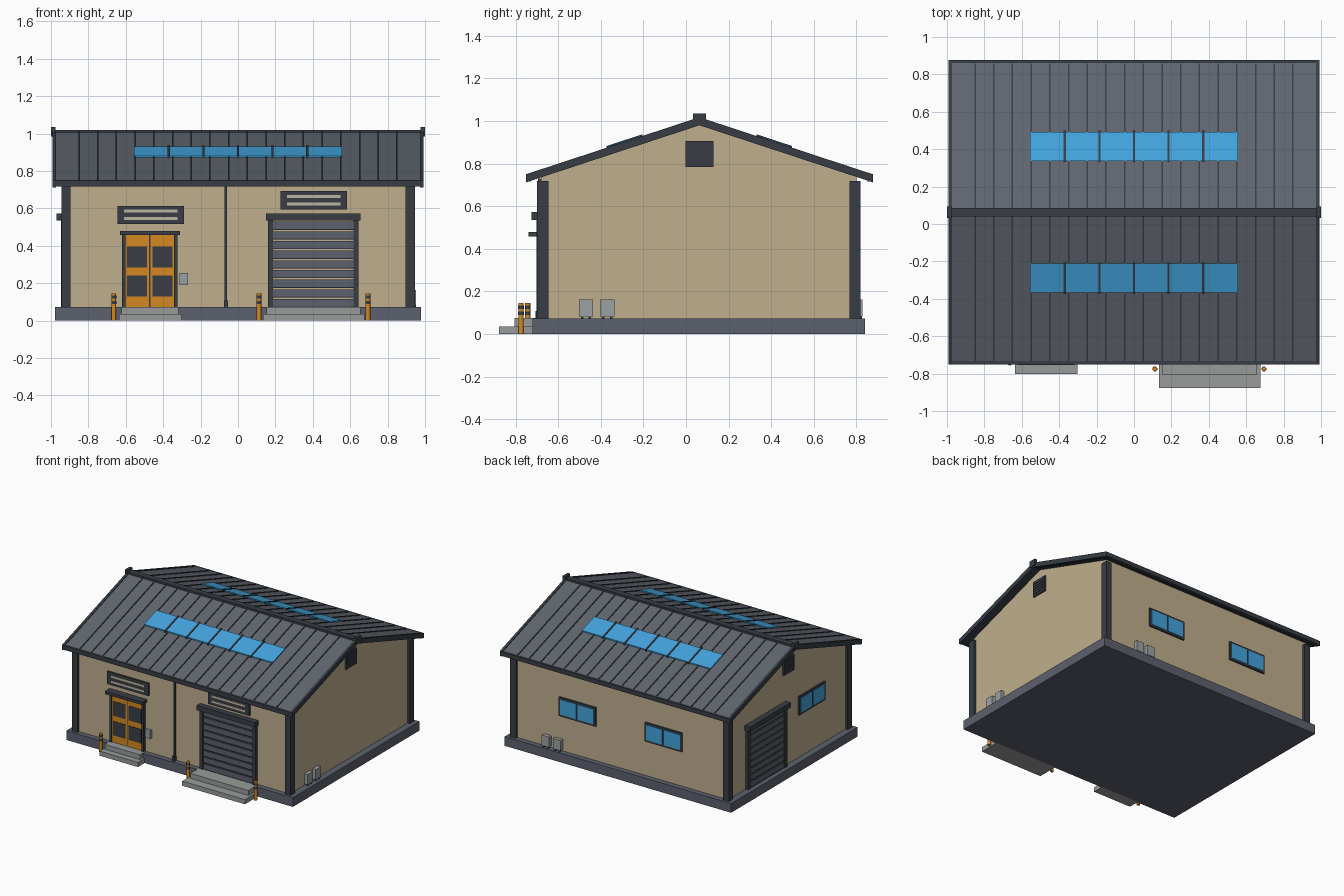
import bpy, bmesh, math

if "Cube" in bpy.data.objects:
    bpy.data.objects.remove(bpy.data.objects["Cube"])

def mat(name, r, g, b):
    m = bpy.data.materials.new(name)
    m.diffuse_color = (r, g, b, 1)
    m.use_nodes = True
    m.node_tree.nodes["Principled BSDF"].inputs["Base Color"].default_value = m.diffuse_color
    return m

WALL = mat("tan wall", .53, .43, .27)
ROOF = mat("roof grey", .118, .134, .16)
TRIM = mat("dark trim", .04, .048, .06)
BASE = mat("slate grey", .108, .12, .155)
GLASS = mat("blue glass", .055, .37, .72)
ORANGE = mat("orange paint", .66, .25, .015)
STONE = mat("concrete", .31, .33, .32)
METAL = mat("light metal", .33, .36, .37)
PALE = mat("pale slat", .52, .46, .36)

def finish(name, bm, *mats):
    bmesh.ops.recalc_face_normals(bm, faces=bm.faces)
    me = bpy.data.meshes.new(name)
    bm.to_mesh(me)
    bm.free()
    for m in mats:
        me.materials.append(m)
    ob = bpy.data.objects.new(name, me)
    bpy.context.collection.objects.link(ob)
    return ob

def prism(name, profile, x0, x1, *mats):
    """Extrude a (y, z) outline along x."""
    bm = bmesh.new()
    a = [bm.verts.new((x0, y, z)) for y, z in profile]
    b = [bm.verts.new((x1, y, z)) for y, z in profile]
    bm.faces.new(a)
    bm.faces.new(b)
    n = len(a)
    for i in range(n):
        j = (i + 1) % n
        bm.faces.new((a[i], a[j], b[j], b[i]))
    return finish(name, bm, *mats)

def box(name, x0, x1, y0, y1, z0, z1, m):
    return prism(name, [(y0, z0), (y1, z0), (y1, z1), (y0, z1)], x0, x1, m)

XW, YF, YB = .925, -.68, .80      # wall planes

def on_wall(side, name, u0, u1, z0, z1, d0, d1, m):
    """Box on a wall: u runs along the wall, d is distance out of it."""
    if side == "front":
        return box(name, u0, u1, YF - d1, YF - d0, z0, z1, m)
    if side == "back":
        return box(name, u0, u1, YB + d0, YB + d1, z0, z1, m)
    s = 1 if side == "right" else -1
    xa, xb = sorted((s * (XW + d0), s * (XW + d1)))
    return box(name, xa, xb, u0, u1, z0, z1, m)

# Roof measurements
YR, ZR, HALF = .063, 1.012, .815
SLOPE = .268 / HALF

def roof_z(d):
    return ZR - d * SLOPE

def on_roof(name, s, x0, x1, d0, d1, h0, h1, *mats):
    """Slab lying on one slope: d is distance from the ridge."""
    pts = [(d0, h0), (d1, h0), (d1, h1), (d0, h1)]
    return prism(name, [(YR + s * d, roof_z(d) + h) for d, h in pts], x0, x1, *mats)

# Plinth, gabled wall body and corner posts
box("plinth", -.978, .978, -.72, .84, 0, .072, BASE)
zf = roof_z(YR - YF) - .02
prism("walls", [(YF, .07), (YB, .07), (YB, zf), (YR, ZR - .02), (YF, zf)], -XW, XW, WALL)
for s in (-1, 1):
    xa, xb = sorted((s * .895, s * .945))
    box("corner_post_front", xa, xb, -.70, -.645, .07, .718, TRIM)
    box("corner_post_back", xa, xb, .767, .82, .07, .718, TRIM)

# Roof slopes with seams, skylights, fascias and bargeboards
for s in (-1, 1):
    slab = on_roof("roof_slope", s, -.975, .975, 0, HALF - .01, -.028, 0, ROOF, TRIM)
    for p in slab.data.polygons:
        p.material_index = 0 if p.normal.z > .5 else 1
    for i in range(18):
        x = -.85 + i * .1
        on_roof("roof_seam", s, x - .004, x + .004, .02, HALF - .02, -.004, .006, TRIM)
    on_roof("skylight", s, -.555, .555, .275, .428, -.004, .009, GLASS)
    for i in range(1, 6):
        x = -.555 + i * .185
        on_roof("skylight_bar", s, x - .006, x + .006, .268, .436, -.004, .014, TRIM)
    for xa, xb in ((-.993, -.973), (.973, .993)):
        on_roof("bargeboard", s, xa, xb, 0, HALF, -.032, .006, TRIM)
    ya, yb = sorted((YR + s * (HALF - .025), YR + s * HALF))
    box("eave_fascia", -.99, .99, ya, yb, .716, .75, TRIM)
box("ridge_cap", -.99, .99, YR - .023, YR + .023, .99, 1.02, TRIM)
for xa, xb in ((-1, -.977), (.977, 1)):
    box("ridge_end", xa, xb, YR - .03, YR + .03, .985, 1.036, TRIM)

# Gable vents
for side in ("left", "right"):
    on_wall(side, "gable_vent", -.002, .128, .785, .907, -.01, .012, TRIM)
    for i in range(5):
        z = .802 + i * .02
        on_wall(side, "gable_vent_slat", .01, .116, z, z + .008, .01, .016, TRIM)

# Roller doors on the front and left walls
def roller_door(side, c):
    for s in (-1, 1):
        a, b = sorted((c + s * .215, c + s * .242))
        on_wall(side, "roller_jamb", a, b, .07, .54, -.01, .022, TRIM)
    on_wall(side, "roller_head", c - .252, c + .252, .535, .573, -.01, .045, TRIM)
    pitch = .465 / 9
    for i in range(9):
        z = .072 + i * pitch
        on_wall(side, "roller_slat", c - .216, c + .216, z, z + pitch - .008, -.01, .014, BASE)
        on_wall(side, "roller_slat_edge", c - .216, c + .216, z, z + .004, .01, .017, TRIM)

roller_door("front", .402)
roller_door("left", .345)

# Double entrance door
C = -.472
on_wall("front", "door_head", C - .16, C + .162, .458, .48, -.01, .06, TRIM)
for s in (-1, 1):
    a, b = sorted((C + s * .13, C + s * .148))
    on_wall("front", "door_jamb", a, b, .07, .46, -.01, .022, TRIM)
    a, b = sorted((C + s * .003, C + s * .131))
    on_wall("front", "door_leaf", a, b, .072, .458, -.01, .012, ORANGE)
    a, b = sorted((C + s * .014, C + s * .122))
    for z0, z1 in ((.13, .24), (.283, .395)):
        on_wall("front", "door_panel", a, b, z0, z1, .011, .015, TRIM)
on_wall("front", "door_gap", C - .003, C + .003, .072, .458, -.01, .008, TRIM)

# Louvred panels above both doors
for c, z, w in ((-.467, .565, .178), (.405, .643, .178)):
    on_wall("front", "louvre_panel", c - w, c + w, z - .049, z + .049, -.01, .014, TRIM)
    for dz in (-.02, .02):
        on_wall("front", "louvre_slat", c - w + .035, c + w - .035,
                z + dz - .008, z + dz + .008, .013, .018, PALE)

# Windows
def window(side, c, z0, z1):
    on_wall(side, "window_frame", c - .16, c + .16, z0, z1, -.01, .012, TRIM)
    for s in (-1, 1):
        a, b = sorted((c + s * .007, c + s * .145))
        on_wall(side, "window_pane", a, b, z0 + .015, z1 - .015, .011, .015, GLASS)

window("back", .372, .342, .49)
window("back", -.372, .342, .49)
window("left", -.22, .405, .55)

# Downpipe and meter box
on_wall("front", "downpipe", -.071, -.059, .07, .73, 0, .014, TRIM)
on_wall("front", "downpipe_shoe", -.076, -.054, .072, .108, 0, .028, TRIM)
on_wall("front", "meter_box", -.312, -.268, .19, .255, -.005, .022, METAL)

# Utility cabinets on small feet
for side, centres in (("right", (-.47, -.37)), ("back", (.535, .635))):
    for c in centres:
        on_wall(side, "utility_cabinet", c - .033, c + .033, .083, .163, 0, .028, METAL)
        for s in (-1, 1):
            u = c + s * .018
            on_wall(side, "cabinet_foot", u - .006, u + .006, .07, .084, .004, .026, TRIM)

# Concrete steps
box("door_step_lower", -.635, -.303, -.802, -.715, 0, .036, STONE)
box("door_step_upper", -.622, -.318, -.755, -.69, .036, .074, STONE)
box("roller_step_lower", .133, .675, -.878, -.715, 0, .036, STONE)
box("roller_step_upper", .153, .655, -.806, -.69, .036, .074, STONE)

# Striped bollards
def bollard(x, y):
    bands = ((0, .088, ORANGE, .0125), (.088, .106, TRIM, .0135), (.106, .118, ORANGE, .0125),
             (.118, .134, TRIM, .0135), (.134, .145, ORANGE, .0125))
    for z0, z1, m, r in bands:
        ring = bmesh.new()
        bmesh.ops.create_cone(ring, cap_ends=True, segments=12, radius1=r, radius2=r, depth=z1 - z0)
        bmesh.ops.translate(ring, verts=ring.verts, vec=(x, y, (z0 + z1) / 2))
        finish("bollard_band", ring, m)

bollard(-.664, -.743)
bollard(.112, -.775)
bollard(.695, -.775)
